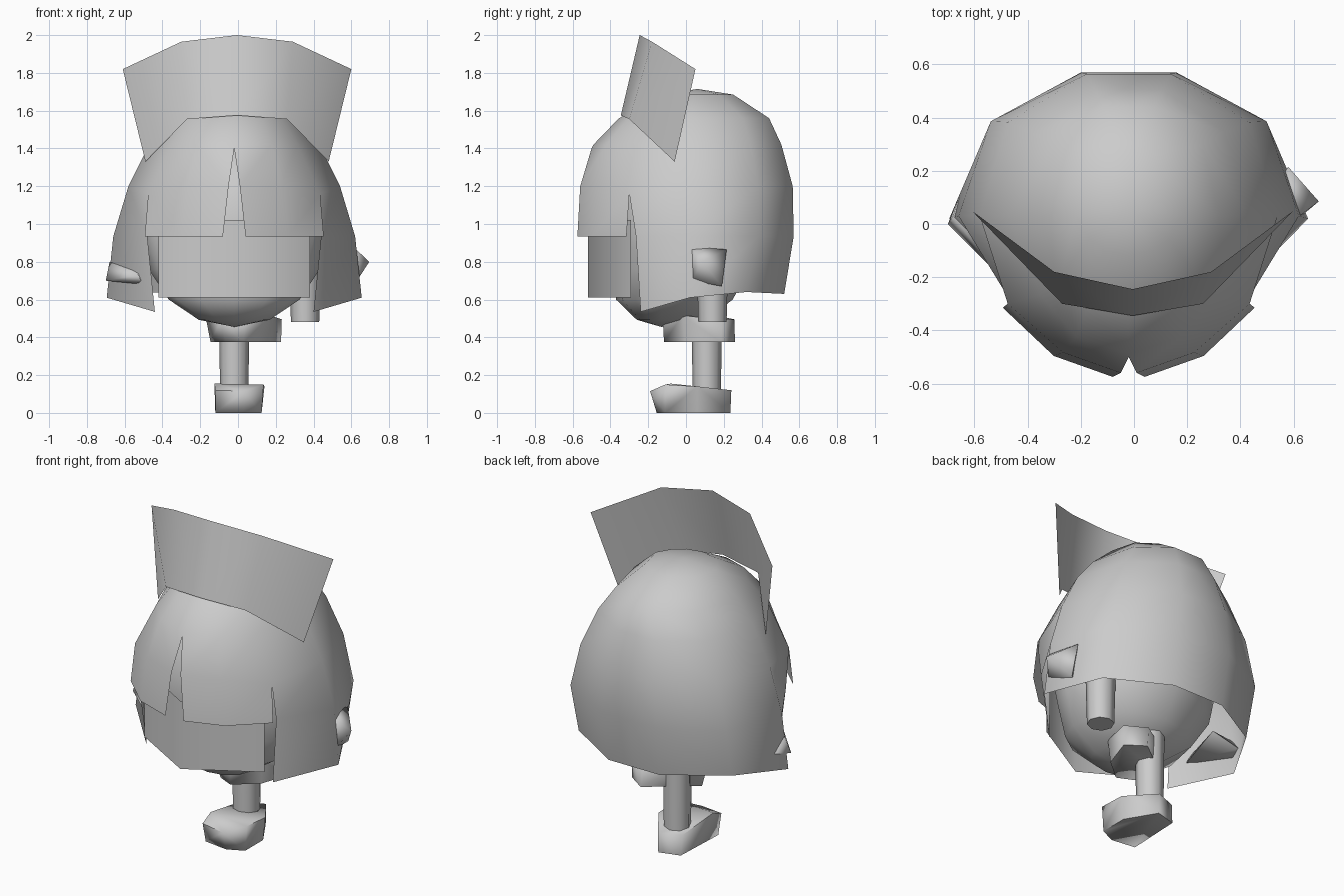
import bpy, bmesh, math
from mathutils import Vector

if "Cube" in bpy.data.objects:
    bpy.data.objects.remove(bpy.data.objects["Cube"])

CX = -0.02  # symmetry plane of the head parts


def finish(bm, name, loc=(0, 0, 0), mirror=False, angle=50, yaw=0):
    me = bpy.data.meshes.new(name)
    bmesh.ops.recalc_face_normals(bm, faces=bm.faces)
    bm.to_mesh(me)
    bm.free()
    ob = bpy.data.objects.new(name, me)
    bpy.context.collection.objects.link(ob)
    ob.location = loc
    ob.rotation_euler.z = yaw
    if mirror:
        m = ob.modifiers.new("mirror", 'MIRROR')
        m.use_clip = True
        m.merge_threshold = 0.001
    bpy.ops.object.select_all(action='DESELECT')
    ob.select_set(True)
    bpy.context.view_layer.objects.active = ob
    bpy.ops.object.shade_smooth_by_angle(angle=math.radians(angle))
    return ob


def hull(name, pts, **kw):
    bm = bmesh.new()
    for p in pts:
        bm.verts.new(p)
    bmesh.ops.convex_hull(bm, input=bm.verts)
    loose = [v for v in bm.verts if not v.link_faces]
    bmesh.ops.delete(bm, geom=loose, context='VERTS')
    return finish(bm, name, **kw)


def ribbon(name, low, high, **kw):
    bm = bmesh.new()
    a = [bm.verts.new(p) for p in low]
    b = [bm.verts.new(p) for p in high]
    for i in range(len(a) - 1):
        bm.faces.new((a[i], a[i + 1], b[i + 1], b[i]))
    return finish(bm, name, **kw)


# Hair shell: half dome, columns from back centre to front centre
cols = [(0, 1), (.28, 1), (.81, .66), (1, 0), (.74, -.57), (.44, -.87), (0, -1)]
rows = [(1.685, -.12, .25, .2), (1.56, -.355, .44, .34), (1.42, -.49, .505, .45),
        (1.2, -.56, .565, .56), (.935, -.575, .57, .64)]  # z, front, back, half width
bm = bmesh.new()
grid = []
for z, yf, yb, hw in rows:
    c = .03
    grid.append([bm.verts.new((ux * hw, c + uy * ((yb - c) if uy > 0 else (c - yf)), z))
                 for ux, uy in cols])
grid[3][4].co = (.455, -.3, 1.16)   # top of the slit beside the fringe
pole = bm.verts.new((0, .06, 1.715))
for i in range(6):
    bm.faces.new((pole, grid[0][i], grid[0][i + 1]))
lock = bm.verts.new((.46, -.265, .935))
for r in range(4):
    for i in range(6):
        q = [grid[r][i], grid[r][i + 1], grid[r + 1][i + 1], grid[r + 1][i]]
        if r == 3 and i == 3:
            q[2] = lock
        bm.faces.new(q)
# Centre notch in the fringe
grid[4][6].co.x = .06
grid[3][6].co.x = .03
bm.faces.new((grid[2][6], grid[3][6], bm.verts.new((0, -.5, 1.40))))
# Lower back and side locks
low = [bm.verts.new(p) for p in [(0, .52, .63), (.17, .52, .63), (.51, .32, .64),
                                 (.675, .02, .61), (.42, -.24, .535)]]
for i in range(4):
    top = lock if i == 3 else grid[4][i + 1]
    bm.faces.new((grid[4][i], top, low[i + 1], low[i]))
finish(bm, "hair", loc=(CX, 0, 0), mirror=True, angle=70)

# Head inside the hair, flatter behind the face panel, fuller at the chin
bm = bmesh.new()
bmesh.ops.create_uvsphere(bm, u_segments=12, v_segments=8, radius=1)
for v in bm.verts:
    x, y, z = v.co
    chin = .08 if z < -.6 and y < .1 else 0
    v.co = Vector((x * .49, y * (.34 if y < 0 else .42) - .05 - chin, z * .495 + .95))
finish(bm, "head", loc=(CX, 0, 0), angle=80)

# Upright headdress sheet
ribbon("headdress", [(0, -.345, 1.575), (.265, -.3, 1.555), (.485, -.06, 1.33)],
       [(0, -.245, 2.0), (.295, -.18, 1.965), (.605, .05, 1.82)],
       loc=(-.005, 0, 0), mirror=True)

# Folded face panel
ribbon("face_panel", [(0, -.52, .61), (.4, -.29, .61)],
       [(0, -.52, 1.02), (.4, -.29, 1.02)], loc=(CX, 0, 0), mirror=True)

# Hands poking through the hair
hull("right_hand", [(.58, .215, .865), (.61, .02, .88), (.695, .085, .8), (.63, .03, .7),
                    (.6, .19, .67), (.5, .1, .85), (.5, .1, .7)], angle=80)
hull("left_hand", [(-.68, .03, .8), (-.7, 0, .7), (-.53, -.17, .73), (-.5, -.15, .68),
                   (-.66, .1, .72), (-.52, .05, .8)], angle=80)


# Legs and feet
def leg(name, x, y, z0, z1, r0, r1):
    bm = bmesh.new()
    bmesh.ops.create_cone(bm, cap_ends=True, segments=8, radius1=r0, radius2=r1, depth=z1 - z0)
    finish(bm, name, loc=(x, y, (z0 + z1) / 2))


sole = [(-.105, .2), (.02, .235), (.125, .06), (.125, -.11), (.03, -.155), (-.12, -.135)]
rim = [(-.11, .19, .12), (.02, .24, .12), (.14, .06, .14), (.135, -.11, .15),
       (.03, -.19, .115), (-.12, -.165, .12), (-.125, -.08, .155)]
foot = [(x, y, 0) for x, y in sole] + rim
hull("standing_foot", foot, angle=80)
hull("raised_foot", foot, loc=(.035, .05, .375), yaw=math.radians(-50), angle=80)
leg("standing_leg", CX, .11, .1, .75, .075, .083)
leg("raised_leg", .355, .14, .48, .8, .075, .083)
